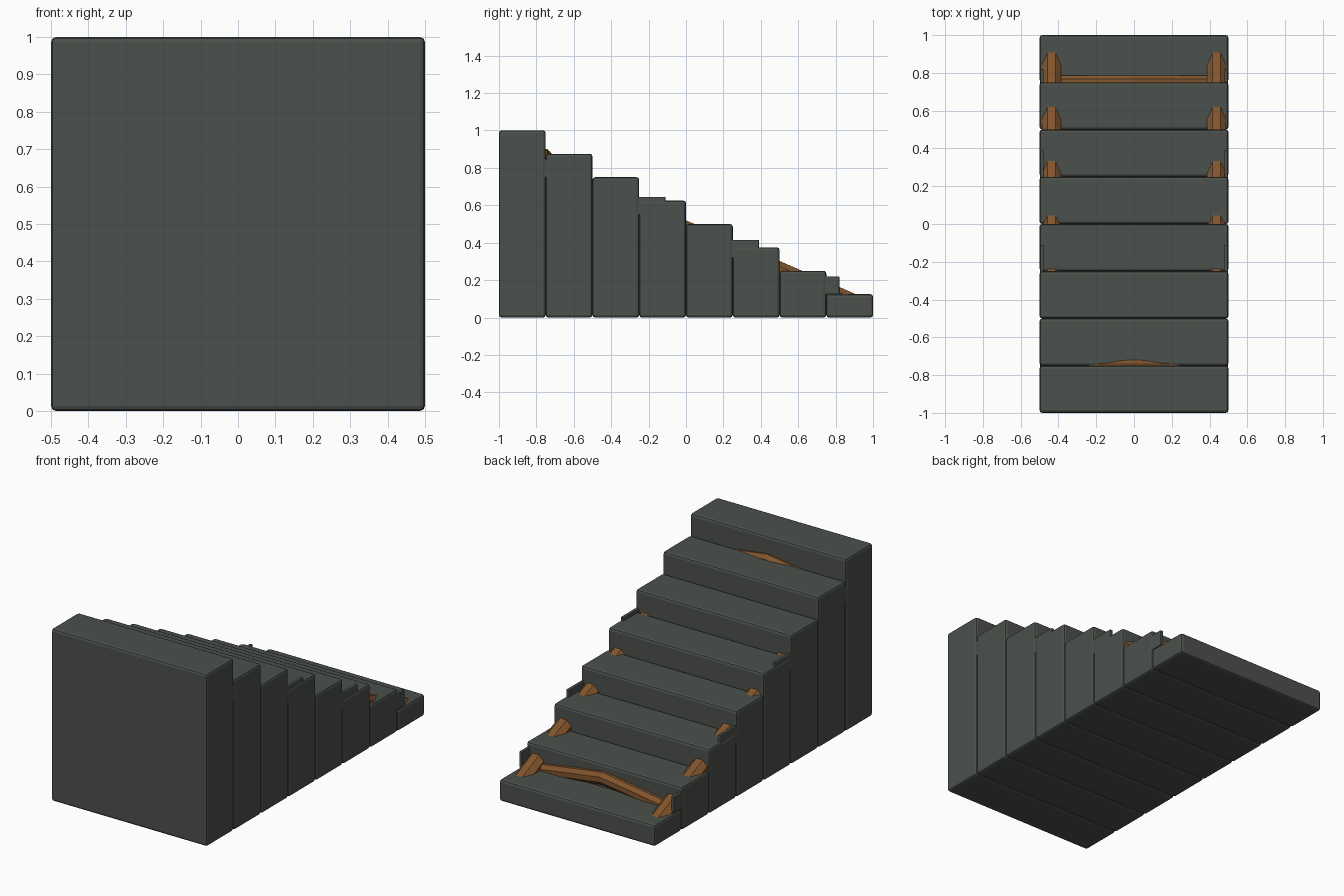
import bpy, bmesh
from math import cos, sin, pi
from mathutils import Vector

cube = bpy.data.objects.get("Cube")
if cube:
    bpy.data.objects.remove(cube)


def material(name, rgb):
    mat = bpy.data.materials.new(name)
    mat.use_nodes = True
    mat.diffuse_color = (*rgb, 1)
    mat.node_tree.nodes["Principled BSDF"].inputs["Base Color"].default_value = (*rgb, 1)
    return mat


stone = material("dark stone", (0.072, 0.082, 0.072))
wood = material("brown wood", (0.22, 0.09, 0.026))


def finish(name, bm, mat):
    mesh = bpy.data.meshes.new(name)
    bmesh.ops.recalc_face_normals(bm, faces=bm.faces)
    bm.to_mesh(mesh)
    bm.free()
    obj = bpy.data.objects.new(name, mesh)
    bpy.context.collection.objects.link(obj)
    mesh.materials.append(mat)
    return obj


def box(name, low, high, mat, bevel):
    low, high = Vector(low), Vector(high)
    bm = bmesh.new()
    bmesh.ops.create_cube(bm, size=1)
    bmesh.ops.scale(bm, vec=high - low, verts=bm.verts)
    bmesh.ops.translate(bm, vec=(low + high) / 2, verts=bm.verts)
    obj = finish(name, bm, mat)
    mod = obj.modifiers.new("soft edges", "BEVEL")
    mod.width = bevel
    mod.segments = 2
    return obj


def octagon_beam(name, path, side, radius, mat):
    """Sweep an octagon with a flat top along the path."""
    bm = bmesh.new()
    side, up = Vector(side), Vector((0, 0, 1))
    angles = [(i + 0.5) * pi / 4 for i in range(8)]
    rings = [[bm.verts.new(Vector(p) + radius * (side * cos(a) + up * sin(a)))
              for a in angles] for p in path]
    for a, b in zip(rings, rings[1:]):
        for i in range(8):
            j = (i + 1) % 8
            bm.faces.new((a[i], a[j], b[j], b[i]))
    bm.faces.new(rings[0])
    bm.faces.new(rings[-1])
    return finish(name, bm, mat)


# Solid steps, tallest at the front
for i in range(8):
    y = -1 + i * 0.25
    box(f"step_{i + 1}", (-0.5, y, 0), (0.5, y + 0.25, 1 - i * 0.125), stone, 0.014)

# Side plates bridging the joints, and sloping beams rising through the treads
for name, s in (("left", 1), ("right", -1)):
    for i, (y, top) in enumerate([(-0.75, 0.845), (-0.25, 0.645), (0.25, 0.415), (0.75, 0.22)]):
        reach = 0.07 if y == 0.75 else 0.14
        xs = sorted((s * 0.478, s * 0.497))
        box(f"{name}_side_plate_{i + 1}", (xs[0], y - reach, top - 0.095),
            (xs[1], y + reach, top), stone, 0.004)
    path = [(s * 0.437, y, 0.47 - 0.435 * y) for y in (-0.9, 0.94)]
    octagon_beam(f"{name}_sloping_beam", path, (1, 0, 0), 0.054, wood)

# Arched cross beams at both ends of the flight
for name, y, z in (("upper", -0.755, 0.865), ("lower", 0.752, 0.175)):
    path = [(x, y, z - drop) for x, drop in
            ((-0.44, 0.065), (-0.18, 0.025), (0, 0), (0.18, 0.025), (0.44, 0.065))]
    octagon_beam(f"{name}_cross_beam", path, (0, 1, 0), 0.038, wood)
